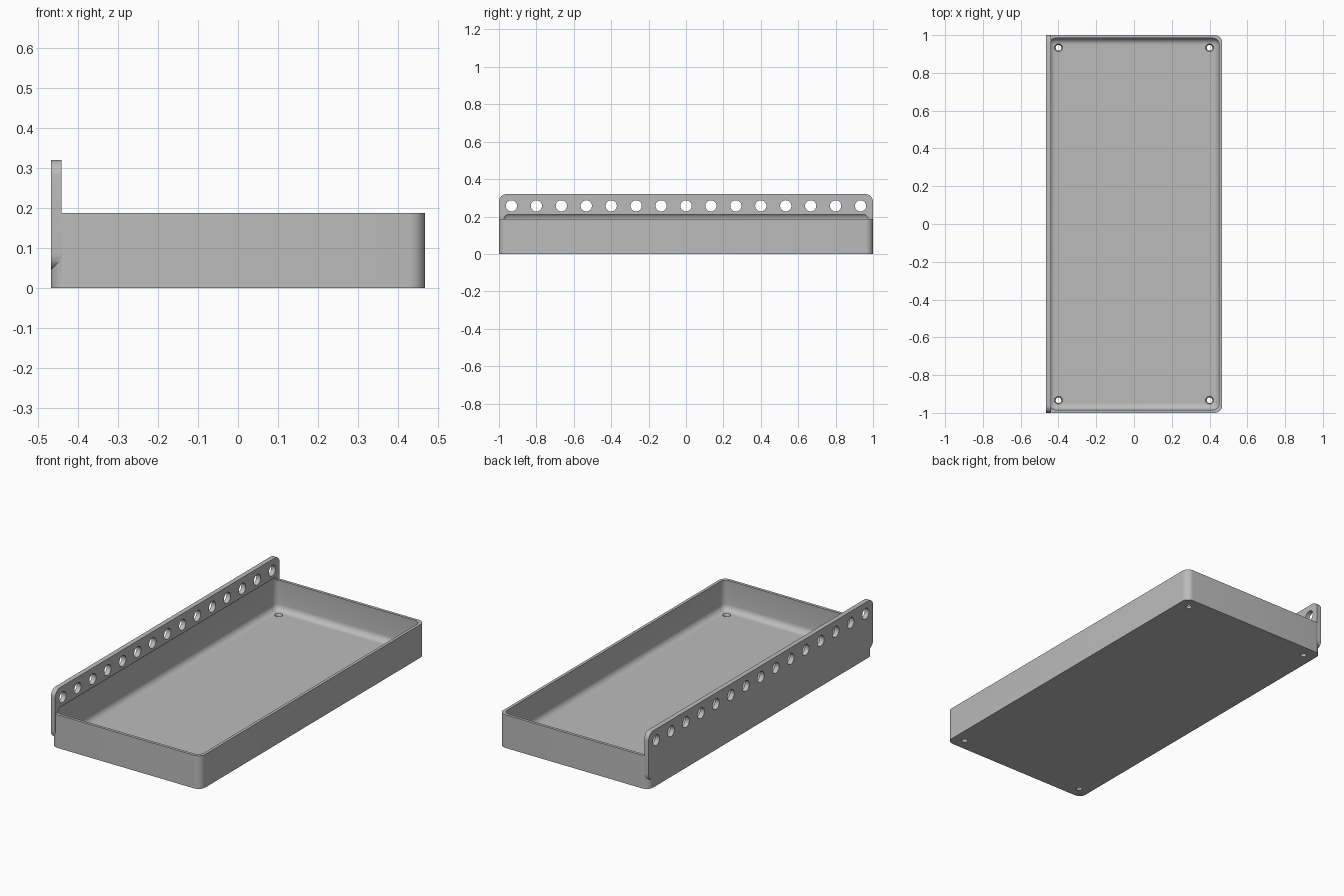
import bpy, bmesh
from mathutils import Matrix, Vector

if "Cube" in bpy.data.objects:
    bpy.data.objects.remove(bpy.data.objects["Cube"], do_unlink=True)

HALF_X, HALF_Y, HEIGHT = 0.467, 1.0, 0.187
WALL, FLOOR = 0.016, 0.018

grey = bpy.data.materials.new("plain grey")
grey.use_nodes = True
COLOUR = (0.5, 0.5, 0.5, 1)
grey.diffuse_color = COLOUR
grey.node_tree.nodes["Principled BSDF"].inputs["Base Color"].default_value = COLOUR


def make_object(name, bm):
    mesh = bpy.data.meshes.new(name)
    bm.normal_update()
    bm.to_mesh(mesh)
    bm.free()
    mesh.materials.append(grey)
    obj = bpy.data.objects.new(name, mesh)
    bpy.context.collection.objects.link(obj)
    return obj


def rounded_box(name, low, high, radius, axis=None):
    """Box with the edges along one axis rounded, or all of them."""
    low, high = Vector(low), Vector(high)
    bm = bmesh.new()
    bmesh.ops.create_cube(bm, size=1)
    for v in bm.verts:
        v.co = Vector(v.co[i] * (high - low)[i] + (low + high)[i] / 2 for i in range(3))
    edges = [e for e in bm.edges
             if axis is None or abs((e.verts[0].co - e.verts[1].co)[axis]) > 1e-5]
    bmesh.ops.bevel(bm, geom=edges, offset=radius, segments=8, profile=0.5, affect='EDGES')
    return make_object(name, bm)


def add_cone(bm, centre, r1, r2, depth, along_x=False):
    matrix = Matrix.Translation(centre)
    if along_x:
        matrix = matrix @ Matrix.Rotation(1.5707963, 4, 'Y')
    bmesh.ops.create_cone(bm, cap_ends=True, segments=32, radius1=r1, radius2=r2,
                          depth=depth, matrix=matrix)


def combine(target, tool, operation):
    mod = target.modifiers.new(operation.lower(), 'BOOLEAN')
    mod.operation, mod.solver, mod.object = operation, 'EXACT', tool
    tool.hide_render = True
    bpy.context.view_layer.objects.active = target
    bpy.ops.object.modifier_apply(modifier=mod.name)
    bpy.data.objects.remove(tool, do_unlink=True)


# Tray body with the mounting rail joined along one long side
tray = rounded_box("tray_with_rail", (-HALF_X, -HALF_Y, 0), (HALF_X, HALF_Y, HEIGHT), 0.04, axis=2)
rail = rounded_box("rail", (-HALF_X, -HALF_Y, 0.045), (-0.44, HALF_Y, 0.32), 0.04, axis=0)
combine(tray, rail, 'UNION')

# Filleted hollow, which also grooves the rail just above the rim
hollow = rounded_box("hollow", (WALL - HALF_X, WALL - HALF_Y, FLOOR),
                     (HALF_X - WALL, HALF_Y - WALL, 0.22), 0.035)
combine(tray, hollow, 'DIFFERENCE')

# Row of holes through the rail
bm = bmesh.new()
for i in range(-7, 8):
    add_cone(bm, (-0.45, i * 0.1333, 0.257), 0.03, 0.03, 0.1, along_x=True)
combine(tray, make_object("rail_holes", bm), 'DIFFERENCE')

# Screw holes in the floor corners, then their countersinks
bm_hole, bm_sink = bmesh.new(), bmesh.new()
for x in (-0.4, 0.4):
    for y in (-0.933, 0.933):
        add_cone(bm_hole, (x, y, 0), 0.015, 0.015, 0.2)
        add_cone(bm_sink, (x, y, 0.024), 0.015, 0.033, 0.036)
combine(tray, make_object("screw_holes", bm_hole), 'DIFFERENCE')
combine(tray, make_object("countersinks", bm_sink), 'DIFFERENCE')

# Smooth curved walls, crisp edges
bpy.ops.object.select_all(action='DESELECT')
tray.select_set(True)
bpy.context.view_layer.objects.active = tray
bpy.ops.object.shade_smooth_by_angle(angle=0.6)
